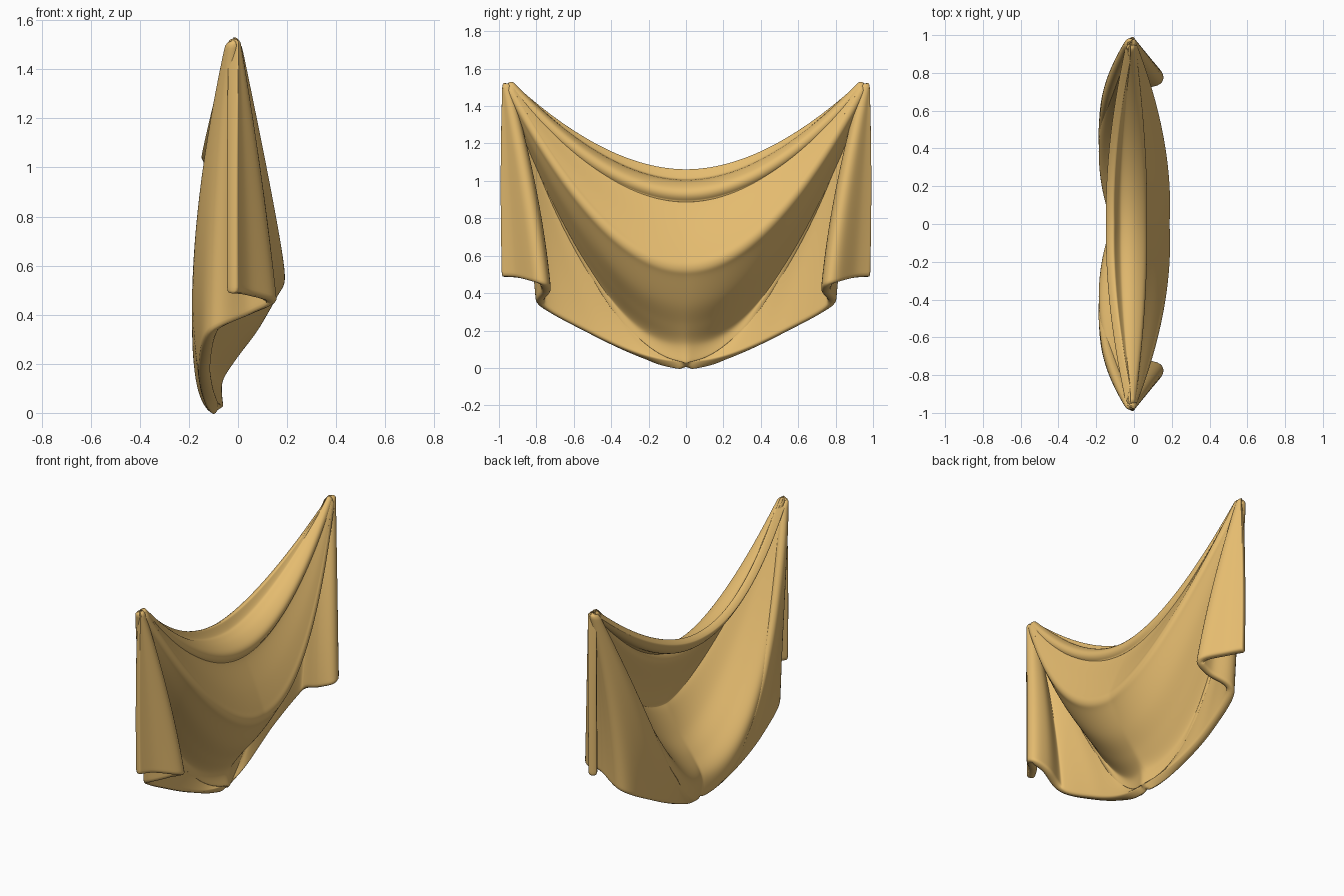
import bpy, bmesh
from mathutils import Vector

if "Cube" in bpy.data.objects:
    bpy.data.objects.remove(bpy.data.objects["Cube"])

THICK = 0.05
PIN = Vector((-0.018, 0.968, 1.54))      # point the cloth hangs from
STEPS, RADIAL = 5, 40

# Folds fan out from the pin. Each: end point on the hem, then bend point (x, y, z)
side_folds = [
    ((-0.027, 0.978, 0.485), (-0.03, 0.99, 1.05)),    # free side edge
    ((0.03, 0.89, 0.48), (0.01, 0.93, 1.00)),
    ((0.138, 0.775, 0.445), (0.085, 0.83, 0.95)),     # flap's forward fold
    ((0.05, 0.745, 0.40), (0.01, 0.79, 0.92)),
    ((-0.10, 0.77, 0.325), (-0.08, 0.82, 0.90)),      # folded back behind the flap
    ((-0.135, 0.53, 0.19), (-0.19, 0.69, 0.74)),
    ((-0.125, 0.32, 0.09), (-0.235, 0.54, 0.52)),     # broad back panel
    ((-0.10, 0.14, 0.03), (-0.255, 0.46, 0.22)),
    ((-0.08, 0.0, 0.012), (-0.265, 0.44, 0.06)),      # hem at mid span
]
# Profile of the swag at mid span: (x, z, x of bend), from hem to top rim
swag_profile = [
    (-0.08, 0.012, -0.265), (-0.085, 0.13, -0.25), (-0.025, 0.235, -0.10), (0.06, 0.35, 0.05),
    (0.14, 0.49, 0.16), (0.163, 0.535, 0.19), (0.15, 0.585, 0.17), (0.105, 0.70, 0.12),
    (0.035, 0.86, 0.04), (0.03, 0.90, 0.035), (0.045, 0.935, 0.05), (-0.01, 0.975, -0.01),
    (-0.085, 0.99, -0.09), (-0.13, 1.055, -0.14),
]
side = [(Vector(e), Vector(c)) for e, c in side_folds]
swag = [(Vector((x, 0, z)), Vector((bx, 0.44, max(z, 0.06)))) for x, z, bx in swag_profile]


def spline(pts, steps):
    """Smooth curve through the points."""
    out = []
    for i in range(len(pts) - 1):
        a, b = pts[max(i - 1, 0)], pts[i]
        c, d = pts[i + 1], pts[min(i + 2, len(pts) - 1)]
        for k in range(steps):
            t = k / steps
            out.append(0.5 * (2 * b + (c - a) * t + (2 * a - 5 * b + 4 * c - d) * t * t
                              + (3 * b - a - 3 * c + d) * t ** 3))
    return out + [pts[-1].copy()]


def border(k):
    """Run along the hem to mid span, then up the swag to the top rim."""
    return spline([f[k] for f in side], STEPS)[:-1] + spline([f[k] for f in swag], STEPS)


# One half of the cloth as a fan-shaped grid
bm = bmesh.new()
grid = []
for e, c in zip(border(0), border(1)):
    row = []
    for j in range(RADIAL + 1):
        t = 0.015 + 0.985 * j / RADIAL
        p = PIN * (1 - t) ** 2 + c * (2 * t * (1 - t)) + e * t * t
        row.append(bm.verts.new((p.x, max(p.y, 0), max(p.z, 0.008))))
    grid.append(row)
for r0, r1 in zip(grid, grid[1:]):
    for j in range(RADIAL):
        bm.faces.new((r0[j], r0[j + 1], r1[j + 1], r1[j]))
bmesh.ops.recalc_face_normals(bm, faces=bm.faces)
for f in bm.faces:
    f.smooth = True
mesh = bpy.data.meshes.new("draped_cloth")
bm.to_mesh(mesh)
bm.free()
cloth = bpy.data.objects.new("draped_cloth", mesh)
bpy.context.collection.objects.link(cloth)

# Mirror to the other pin, thicken and round the hems
mir = cloth.modifiers.new("mirror", 'MIRROR')
mir.use_axis = (False, True, False)
mir.merge_threshold = 0.002
sol = cloth.modifiers.new("thickness", 'SOLIDIFY')
sol.thickness = THICK
sol.offset = 0
sub = cloth.modifiers.new("round", 'SUBSURF')
sub.levels = sub.render_levels = 1

mat = bpy.data.materials.new("ochre_fabric")
mat.diffuse_color = (0.78, 0.50, 0.16, 1)
mat.use_nodes = True
mat.node_tree.nodes["Principled BSDF"].inputs["Base Color"].default_value = mat.diffuse_color
mesh.materials.append(mat)
